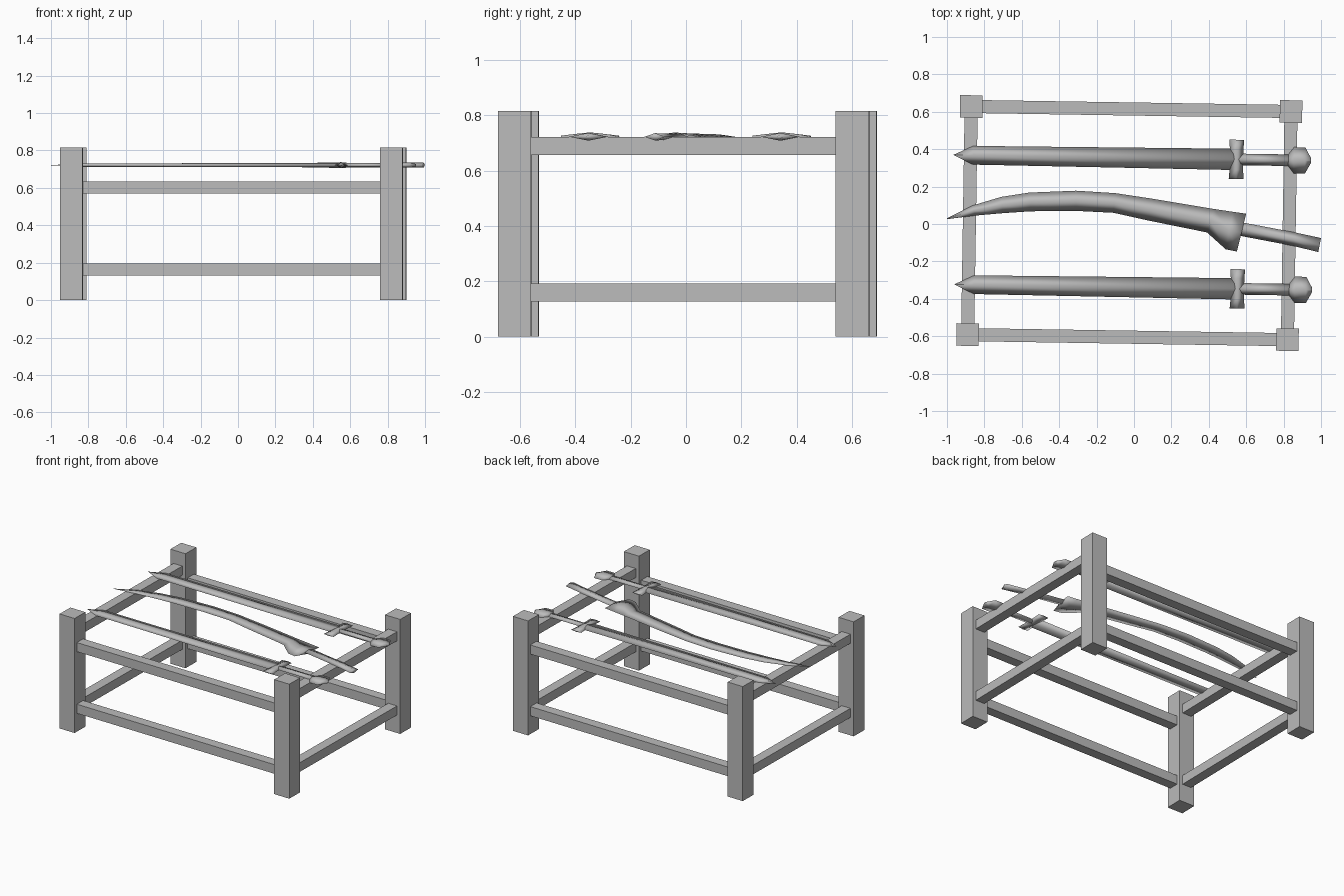
import bpy, bmesh, math
from mathutils import Matrix, Vector

default = bpy.data.objects.get("Cube")
if default:
    bpy.data.objects.remove(default, do_unlink=True)

# One grey for everything
grey = bpy.data.materials.new("plain grey")
grey.use_nodes = True
grey.diffuse_color = (0.5, 0.5, 0.5, 1)
grey.node_tree.nodes["Principled BSDF"].inputs["Base Color"].default_value = (0.5, 0.5, 0.5, 1)

SKEW = Matrix.Rotation(math.radians(-0.9), 4, 'Z')
RACK = Matrix.Translation((-0.025, 0.005, 0)) @ SKEW
REST = 0.722          # height of the blades' middle plane


def finish(name, bm, matrix, smooth=False):
    bmesh.ops.recalc_face_normals(bm, faces=bm.faces)
    for face in bm.faces:
        face.smooth = smooth
    mesh = bpy.data.meshes.new(name)
    bm.to_mesh(mesh)
    bm.free()
    mesh.materials.append(grey)
    obj = bpy.data.objects.new(name, mesh)
    obj.matrix_world = matrix
    bpy.context.collection.objects.link(obj)
    return obj


def box(name, centre, size):
    bm = bmesh.new()
    place = Matrix.Translation(centre) @ Matrix.Diagonal((*size, 1))
    bmesh.ops.create_cube(bm, size=1, matrix=place)
    return finish(name, bm, RACK)


def loft(name, sections, matrix):
    """Flattened diamond sections: far edge, near edge, half thickness."""
    bm = bmesh.new()
    rings = []
    for far, near, half in sections:
        a, b = Vector((*far, 0)), Vector((*near, 0))
        mid, up = (a + b) / 2, Vector((0, 0, half))
        rings.append([bm.verts.new(p) for p in (a, mid + up, b, mid - up)])
    for r, s in zip(rings, rings[1:]):
        for i in range(4):
            j = (i + 1) % 4
            bm.faces.new((r[i], r[j], s[j], s[i]))
    bm.faces.new(rings[0])
    bm.faces.new(rings[-1])
    return finish(name, bm, matrix, smooth=True)


def straight(*stations):
    """Symmetric sections from (position, half width, half thickness)."""
    return [((x, w), (x, -w), h) for x, w, h in stations]


# Rack: four posts joined by long and short rails
SPAN_X, SPAN_Y, POST, RAIL = 0.855, 0.61, 0.12, 0.065
for sx, side in ((-1, "right"), (1, "left")):
    for sy, end in ((-1, "front"), (1, "back")):
        box(f"{end}_{side}_post", (sx * SPAN_X, sy * SPAN_Y, 0.4075), (POST, POST, 0.815))
    for level, z in (("lower", 0.16), ("upper", 0.688)):
        box(f"{level}_{side}_rail", (sx * SPAN_X, 0, z), (0.07, 2 * SPAN_Y - POST, RAIL))
for sy, end in ((-1, "front"), (1, "back")):
    for level, z in (("lower", 0.163), ("upper", 0.602)):
        box(f"{end}_{level}_rail", (0, sy * SPAN_Y, z), (2 * SPAN_X - POST, 0.07, RAIL))

# Two straight swords
for end, x, y in (("front", 0.005, -0.338), ("back", 0, 0.354)):
    place = Matrix.Translation((x, y, REST)) @ SKEW
    loft(f"{end}_sword_blade", straight(
        (-0.965, 0.001, 0.001), (-0.86, 0.05, 0.009), (0.54, 0.057, 0.011)), place)
    across = place @ Matrix.Translation((0.548, 0, 0)) @ Matrix.Rotation(math.pi / 2, 4, 'Z')
    loft(f"{end}_sword_guard", straight(
        (-0.105, 0.04, 0.004), (-0.055, 0.036, 0.01), (0, 0.036, 0.016),
        (0.055, 0.036, 0.01), (0.105, 0.04, 0.004)), across)
    loft(f"{end}_sword_grip", straight((0.56, 0.031, 0.011), (0.84, 0.031, 0.011)), place)
    loft(f"{end}_sword_pommel", straight(
        (0.825, 0.031, 0.011), (0.855, 0.07, 0.014),
        (0.915, 0.07, 0.014), (0.947, 0.012, 0.006)), place)

# Curved sword between them
level = Matrix.Translation((0, 0, REST))
loft("curved_sword_blade", [
    ((-1.0, 0.03), (-0.998, 0.026), 0.001),
    ((-0.86, 0.1), (-0.85, 0.045), 0.004),
    ((-0.71, 0.145), (-0.7, 0.058), 0.006),
    ((-0.56, 0.168), (-0.55, 0.068), 0.007),
    ((-0.31, 0.178), (-0.31, 0.07), 0.008),
    ((-0.1, 0.165), (-0.11, 0.06), 0.009),
    ((0.1, 0.135), (0.07, 0.02), 0.01),
    ((0.43, 0.08), (0.39, -0.045), 0.012),
    ((0.53, 0.065), (0.49, -0.135), 0.015),
    ((0.6, 0.055), (0.55, -0.147), 0.015)], level)
loft("curved_sword_grip", [
    ((0.56, 0.012), (0.55, -0.06), 0.012),
    ((0.86, -0.045), (0.85, -0.117), 0.012),
    ((1.0, -0.075), (0.985, -0.15), 0.013)], level)
